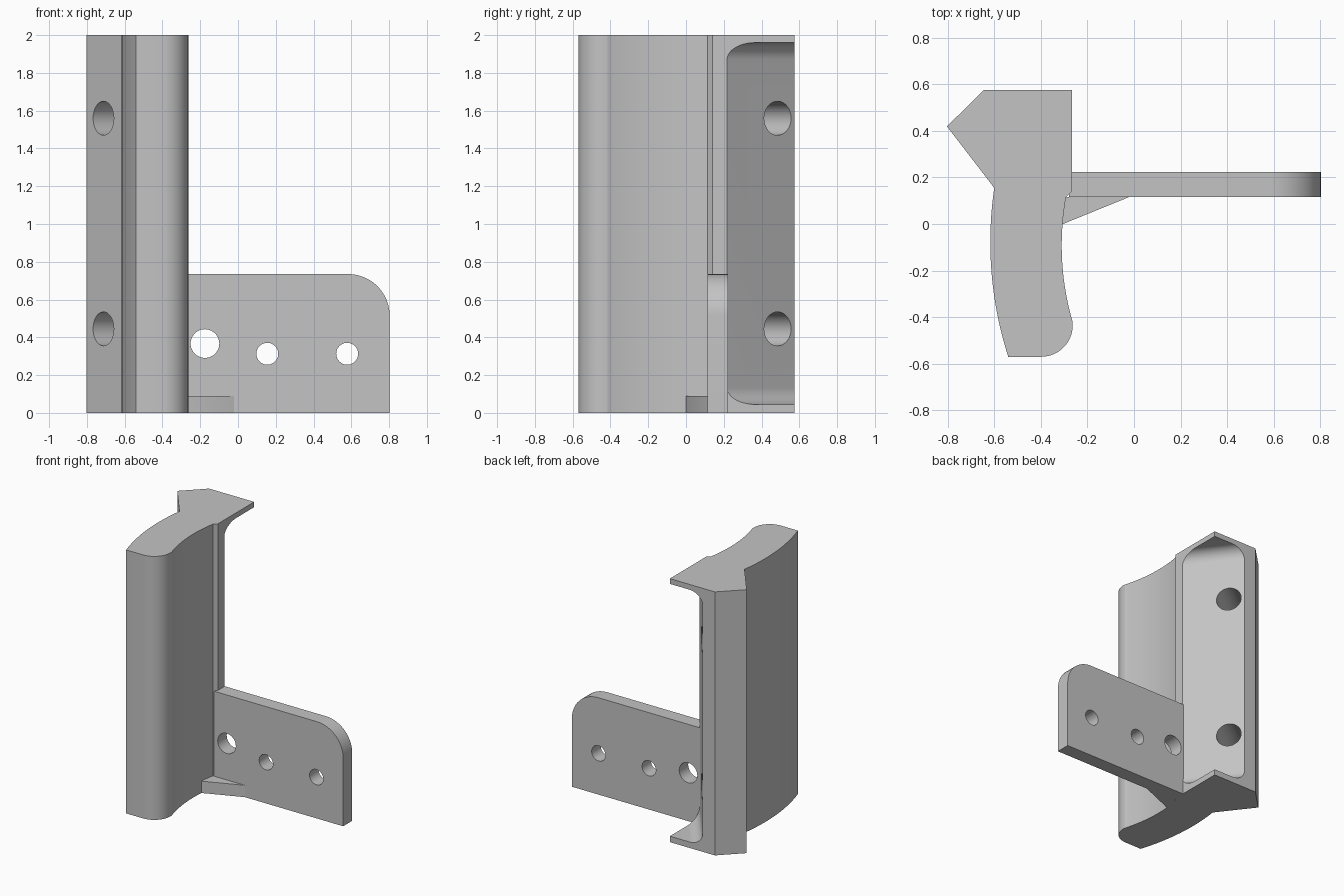
import bpy, bmesh, math
from mathutils import Vector

if "Cube" in bpy.data.objects:
    bpy.data.objects.remove(bpy.data.objects["Cube"], do_unlink=True)

grey = bpy.data.materials.new("light grey")
grey.use_nodes = True
grey.diffuse_color = (0.55, 0.55, 0.55, 1)
grey.node_tree.nodes["Principled BSDF"].inputs["Base Color"].default_value = (0.55, 0.55, 0.55, 1)

X, Y, Z = Vector((1, 0, 0)), Vector((0, 1, 0)), Vector((0, 0, 1))


def corner(cx, cy, r, start, end, n=12):
    """Points of an arc, angles in degrees."""
    angles = [math.radians(start + (end - start) * i / n) for i in range(n + 1)]
    return [(cx + r * math.cos(a), cy + r * math.sin(a)) for a in angles]


def arc(a, mid, b, n=18):
    """Circular arc from a to b through mid."""
    a, mid, b = (Vector((*p, 0)) for p in (a, mid, b))
    u, v = mid - a, b - a
    w = u.cross(v)
    c = a + (v.length_squared * u - u.length_squared * v).cross(w) / (-2 * w.length_squared)
    p, q = a - c, b - c
    sweep = math.atan2(p.cross(q).z, p.dot(q))
    start = math.degrees(math.atan2(p.y, p.x))
    return corner(c.x, c.y, p.length, start, start + math.degrees(sweep), n)


def prism(name, points, origin, u, v, depth):
    """Extrude a flat outline drawn on the axes u and v."""
    bm = bmesh.new()
    base = bm.faces.new([bm.verts.new(origin + u * s + v * t) for s, t in points])
    top = bmesh.ops.extrude_face_region(bm, geom=[base])["geom"]
    bmesh.ops.translate(bm, vec=depth, verts=[g for g in top if isinstance(g, bmesh.types.BMVert)])
    bmesh.ops.recalc_face_normals(bm, faces=bm.faces)
    mesh = bpy.data.meshes.new(name)
    bm.to_mesh(mesh)
    bm.free()
    mesh.materials.append(grey)
    obj = bpy.data.objects.new(name, mesh)
    bpy.context.collection.objects.link(obj)
    return obj


def activate(obj):
    bpy.ops.object.select_all(action="DESELECT")
    obj.select_set(True)
    bpy.context.view_layer.objects.active = obj


def cut(obj, cutter):
    mod = obj.modifiers.new("cut", "BOOLEAN")
    mod.operation, mod.solver, mod.object = "DIFFERENCE", "EXACT", cutter
    activate(obj)
    bpy.ops.object.modifier_apply(modifier=mod.name)
    bpy.data.objects.remove(cutter, do_unlink=True)


def circle(cx, cy, r):
    return corner(cx, cy, r, 0, 360, 40)[:-1]


# Column with curved grip and angled rear block
outline = [(-0.267, 0.575), (-0.645, 0.575), (-0.803, 0.419)]
outline += arc((-0.60, 0.155), (-0.617, -0.08), (-0.54, -0.57))
outline += corner(-0.398, -0.435, 0.135, -90, 8)
outline += arc((-0.265, -0.415), (-0.31, -0.06), (-0.292, 0.115))
outline += [(-0.267, 0.14)]
column = prism("column", outline, Vector(), X, Y, Z * 2)

# Rear pocket, parallel to the angled front face
along = Vector((0.203, -0.264, 0)).normalized()
inward = Vector((-along.y, along.x, 0))
floor = Vector((-0.267, 0.217, 0))
low, high, r = 0.045, 1.96, 0.09
pocket = [(0.8, low), (0.8, high)] + corner(r, high - r, r, 90, 180) + corner(r, low + r, r, 180, 270)
cut(column, prism("pocket_cutter", pocket, floor - along, inward, Z, along * 2))

# Bolt holes through the angled wall
for z in (0.445, 1.56):
    start = Vector((-0.71, 0.303, z)) - inward * 0.2
    cut(column, prism("bolt_cutter", circle(0, 0, 0.09), start, along, Z, inward * 0.7))

# Side plate with one rounded corner and three holes
side = [(-0.28, 0), (0.803, 0)] + corner(0.583, 0.515, 0.22, 0, 90) + [(-0.28, 0.735)]
plate = prism("side_plate", side, Y * 0.115, X, Z, Y * 0.108)
for x, z, radius in ((-0.175, 0.367, 0.076), (0.155, 0.313, 0.058), (0.578, 0.313, 0.058)):
    cut(plate, prism("hole_cutter", circle(x, z, radius), Vector(), X, Z, Y * 0.4))

# Small gusset between column and plate
gusset = prism("gusset", [(-0.315, 0), (-0.305, 0), (-0.02, 0.116), (-0.315, 0.116)], Vector(), X, Y, Z * 0.09)

for obj in (column, plate, gusset):
    activate(obj)
    bpy.ops.object.shade_smooth_by_angle(angle=math.radians(25))
